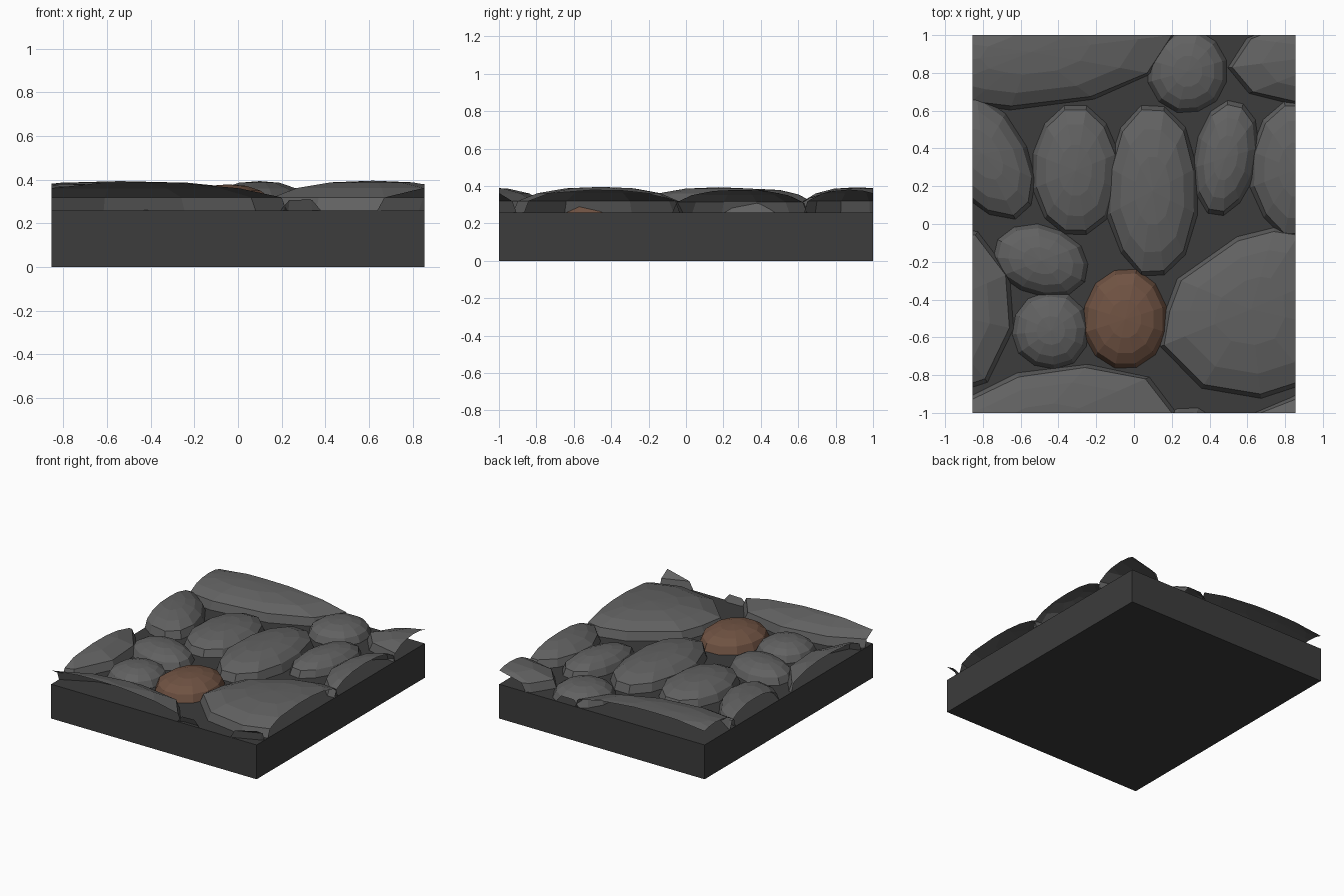
import bpy, bmesh, math, random
from mathutils import Vector

if "Cube" in bpy.data.objects:
    bpy.data.objects.remove(bpy.data.objects["Cube"])

random.seed(4)
HX, HY, TOP = 0.855, 1.0, 0.258


def material(name, rgb):
    m = bpy.data.materials.new(name)
    m.diffuse_color = (*rgb, 1)
    m.use_nodes = True
    m.node_tree.nodes["Principled BSDF"].inputs["Base Color"].default_value = m.diffuse_color
    return m


STONE = material("stone_grey", (0.12, 0.12, 0.12))
BROWN = material("stone_brown", (0.16, 0.085, 0.055))
MORTAR = material("mortar_dark", (0.045, 0.045, 0.045))


def finish(bm, name, mat):
    me = bpy.data.meshes.new(name)
    bm.to_mesh(me)
    bm.free()
    me.materials.append(mat)
    bpy.context.collection.objects.link(bpy.data.objects.new(name, me))


def ellipse(cx, cy, rx, ry, tilt=0, n=12):
    """Slightly irregular oval outline."""
    t = math.radians(tilt)
    pts = []
    for i in range(n):
        a = 2 * math.pi * (i + 0.5) / n
        k = random.uniform(0.98, 1.04)
        x, y = k * rx * math.cos(a), k * ry * math.sin(a)
        pts.append((cx + x * math.cos(t) - y * math.sin(t),
                    cy + x * math.sin(t) + y * math.cos(t)))
    return pts


def stone(name, outline, peak, shift=(0, 0), mat=STONE, skirt=0.025):
    """Faceted open dome over an outline, trimmed to the tile edges."""
    pts = [Vector((x + shift[0], y + shift[1])) for x, y in outline]
    n = len(pts)
    c = sum(pts, Vector((0, 0))) / n
    shoulder = 0.305 + (peak - 0.36) * 0.4
    rise = peak - shoulder
    bm = bmesh.new()
    rings = []
    for scale, extra, z in ((1, skirt, TOP - 0.005), (1, 0, shoulder),
                            (0.76, 0, shoulder + rise * 0.56),
                            (0.42, 0, shoulder + rise * 0.9)):
        rings.append([bm.verts.new((*(c + (p - c) * scale + (p - c).normalized() * extra), z))
                      for p in pts])
    for lo, hi in zip(rings, rings[1:]):
        for i in range(n):
            j = (i + 1) % n
            bm.faces.new((lo[i], lo[j], hi[j], hi[i]))
    tip = bm.verts.new((c.x, c.y, peak))
    for i in range(n):
        bm.faces.new((rings[-1][i], rings[-1][(i + 1) % n], tip))
    for co, no in (((HX, 0, 0), (1, 0, 0)), ((-HX, 0, 0), (-1, 0, 0)),
                   ((0, HY, 0), (0, 1, 0)), ((0, -HY, 0), (0, -1, 0))):
        bmesh.ops.bisect_plane(bm, geom=bm.verts[:] + bm.edges[:] + bm.faces[:],
                               plane_co=co, plane_no=no, clear_outer=True)
    finish(bm, name, mat)


# mortar slab
bm = bmesh.new()
bmesh.ops.create_cube(bm, size=1)
for v in bm.verts:
    v.co = (v.co.x * 2 * HX, v.co.y * 2 * HY, (v.co.z + 0.5) * TOP)
finish(bm, "mortar_slab", MORTAR)

# large slab stones, repeated across the tile edges
long_outline = [(-1.19, 0.83), (-1.08, 0.70), (-0.86, 0.65), (-0.65, 0.625),
                (-0.23, 0.675), (0.07, 0.80), (0.20, 1.0), (0.06, 1.18),
                (-0.26, 1.24), (-0.61, 1.19), (-0.86, 1.07), (-1.09, 0.98)]
for tag, s in (("back_left", (0, 0)), ("front_left", (0, -2)),
               ("back_right", (1.71, 0)), ("front_right", (1.71, -2))):
    stone("long_stone_" + tag, long_outline, 0.393, s)

wide_outline = [(0.16, -0.64), (0.37, -0.85), (0.67, -0.90), (0.92, -0.82),
                (1.05, -0.55), (1.03, -0.27), (0.87, -0.06), (0.74, -0.04),
                (0.55, -0.09), (0.25, -0.30), (0.19, -0.46)]
stone("wide_stone_right", wide_outline, 0.395)
stone("wide_stone_left", wide_outline, 0.395, (-1.71, 0))

# oval stones
small = ellipse(0.285, 0.81, 0.19, 0.20)
stone("small_stone_back", small, 0.362)
stone("small_stone_front_edge", small, 0.362, (0, -2))
stone("oval_stone_left_edge", ellipse(-0.80, 0.37, 0.36, 0.20, -55), 0.385)
stone("oval_stone_right_edge", ellipse(0.86, 0.29, 0.23, 0.34), 0.38)
stone("oval_stone_left", ellipse(-0.31, 0.28, 0.21, 0.325), 0.375)
stone("oval_stone_centre", ellipse(0.10, 0.175, 0.225, 0.44), 0.393)
stone("oval_stone_right", ellipse(0.485, 0.35, 0.15, 0.285, -10), 0.37)
stone("oval_stone_front_left", ellipse(-0.49, -0.195, 0.23, 0.165, -15), 0.365)
stone("round_stone_front_left", ellipse(-0.44, -0.565, 0.185, 0.18, 20), 0.362)
stone("brown_stone", ellipse(-0.045, -0.505, 0.205, 0.245), 0.378, mat=BROWN)
